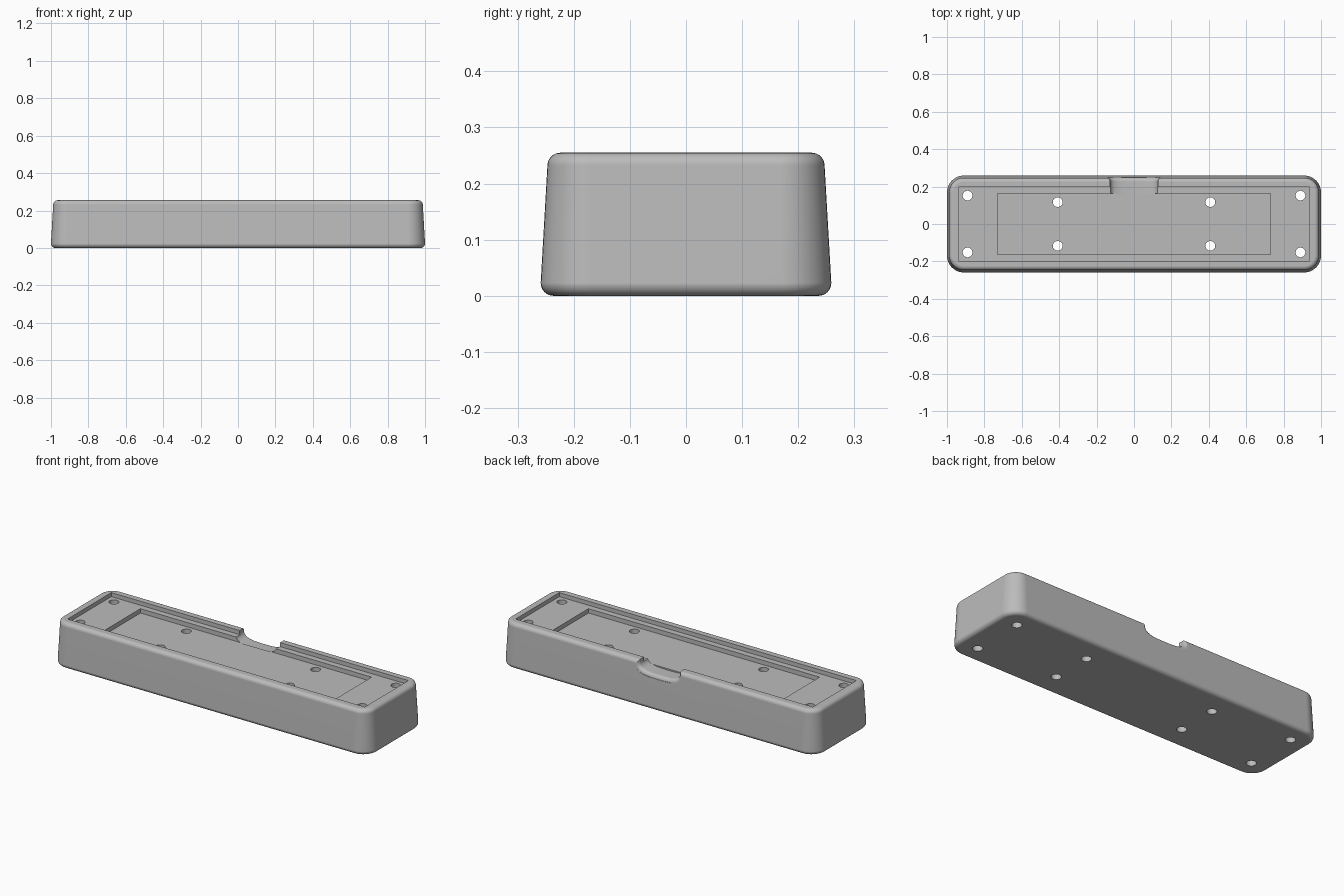
import bpy
import bmesh
from math import sin, cos, pi

HEIGHT = 0.255
HALF_X, HALF_Y = 1.0, 0.259
TAPER = 0.012          # inward lean of the walls over the full height
FILLET = 0.023
CORNER = 0.09

if "Cube" in bpy.data.objects:
    bpy.data.objects.remove(bpy.data.objects["Cube"], do_unlink=True)

grey = bpy.data.materials.new("plain grey")
grey.use_nodes = True
grey.diffuse_color = (0.5, 0.5, 0.5, 1)
grey.node_tree.nodes["Principled BSDF"].inputs["Base Color"].default_value = (0.5, 0.5, 0.5, 1)


def loft(name, rings):
    """Closed solid skinned through equal-length rings of points."""
    bm = bmesh.new()
    loops = [[bm.verts.new(p) for p in ring] for ring in rings]
    n = len(loops[0])
    for a, b in zip(loops, loops[1:]):
        for i in range(n):
            j = (i + 1) % n
            bm.faces.new((a[i], a[j], b[j], b[i]))
    bm.faces.new(loops[0])
    bm.faces.new(loops[-1])
    bmesh.ops.recalc_face_normals(bm, faces=bm.faces)
    mesh = bpy.data.meshes.new(name)
    bm.to_mesh(mesh)
    bm.free()
    mesh.materials.append(grey)
    obj = bpy.data.objects.new(name, mesh)
    bpy.context.collection.objects.link(obj)
    return obj


def rounded_rect(inset, z, steps=10):
    radius = CORNER - inset
    cx, cy = HALF_X - CORNER, HALF_Y - CORNER
    points = []
    for k, (sx, sy) in enumerate(((1, 1), (-1, 1), (-1, -1), (1, -1))):
        for i in range(steps + 1):
            t = (k + i / steps) * pi / 2
            points.append((sx * cx + radius * cos(t), sy * cy + radius * sin(t), z))
    return points


def block(name, x, y, low, high):
    corners = ((-x, -y), (x, -y), (x, y), (-x, y))
    return loft(name, [[(px, py, z) for px, py in corners] for z in (low, high)])


def cylinder(name, x, y, radius, low, high, sides=32):
    angles = [2 * pi * i / sides for i in range(sides)]
    return loft(name, [[(x + radius * cos(t), y + radius * sin(t), z) for t in angles]
                       for z in (low, high)])


def notch_section(y, grow, steps=24):
    """U-shaped outline, open well above the rim."""
    width, depth = 0.128 + grow, 0.056 + grow
    points = [(width, y, HEIGHT + 0.05)]
    for i in range(steps + 1):
        t = pi * i / steps
        c, s = cos(t), max(sin(t), 0)
        side = 1 if c >= 0 else -1
        points.append((side * width * abs(c) ** 0.6, y, HEIGHT - depth * s ** 0.6))
    points.append((-width, y, HEIGHT + 0.05))
    return points


# Tapered tray body with rounded bottom and top edges
profile = []
for i in range(9):
    t = i / 8 * pi / 2
    profile.append((FILLET * (1 - sin(t)), FILLET * (1 - cos(t))))
for i in range(9):
    t = i / 8 * pi / 2
    profile.append((TAPER + FILLET * (1 - cos(t)), HEIGHT - FILLET * (1 - sin(t))))
body = loft("tray_body", [rounded_rect(inset, z) for inset, z in profile])

# Two stepped pockets in the top
cutters = [block("upper_pocket", 0.938, 0.197, 0.232, 0.4),
           block("lower_pocket", 0.73, 0.163, 0.207, 0.4)]

# Finger notch in the back wall, flaring out at the outer face
sections = [notch_section(0.16, 0)]
for i in range(7):
    t = i / 6 * pi / 2
    sections.append(notch_section(0.228 + 0.02 * sin(t), 0.02 * (1 - cos(t))))
sections.append(notch_section(0.3, 0.02))
cutters.append(loft("finger_notch", sections))

# Screw holes through the floor
for x, y in ((0.89, 0.152), (0.408, 0.117)):
    for sx in (-1, 1):
        for sy in (-1, 1):
            cutters.append(cylinder("screw_hole", sx * x, sy * y, 0.026, -0.1, 0.4))

bpy.context.view_layer.objects.active = body
for cutter in cutters:
    cut = body.modifiers.new("cut", "BOOLEAN")
    cut.operation = "DIFFERENCE"
    cut.solver = "EXACT"
    cut.object = cutter
    bpy.ops.object.modifier_apply(modifier=cut.name)
    bpy.data.objects.remove(cutter, do_unlink=True)

# Smooth fillets, crisp pocket edges
bpy.ops.object.select_all(action="DESELECT")
body.select_set(True)
bpy.ops.object.shade_smooth_by_angle(angle=pi / 6)
weighted = body.modifiers.new("weighted normals", "WEIGHTED_NORMAL")
weighted.keep_sharp = True
